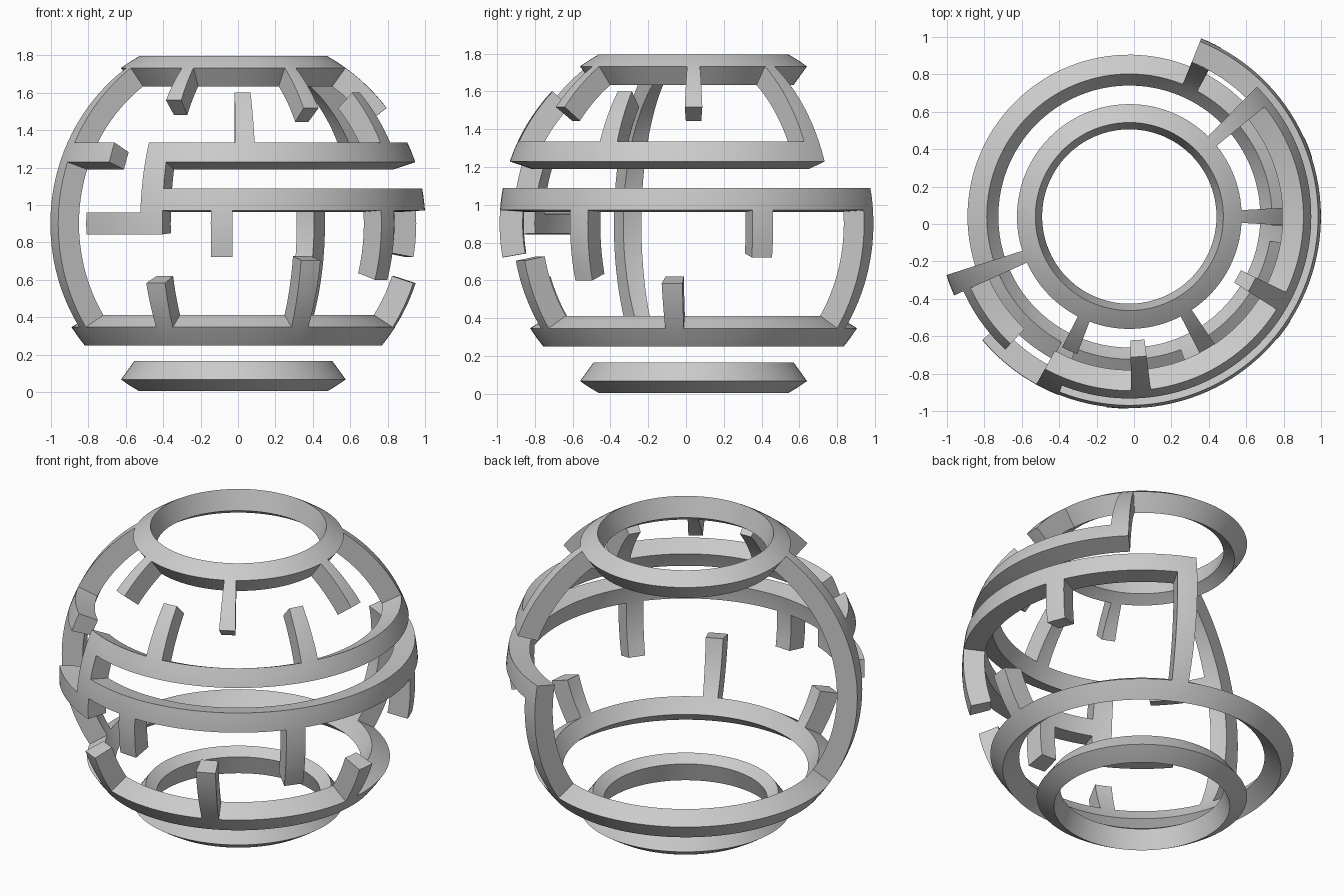
import bpy, bmesh
from math import radians, sin, cos, ceil

if "Cube" in bpy.data.objects:
    bpy.data.objects.remove(bpy.data.objects["Cube"])

CX, CY, CZ = -0.025, 0.04, 0.9      # sphere centre
R_OUT, R_IN = 1.027, 0.905          # shell radii
HW = 3.25                           # half width of a bar in degrees


def ring(e0, e1, a0=0, a1=360):
    """Bar running along a latitude: azimuth range, elevation range."""
    return (a0, a1, e0, e1)


def post(az, e0, e1):
    """Bar running along a meridian, centred on azimuth az."""
    return (az - HW, az + HW, e0, e1)


def refine(values, step):
    """Sort breakpoints and subdivide every gap to at most step."""
    vals = sorted(set(round(v, 4) for v in values))
    out = []
    for a, b in zip(vals, vals[1:]):
        n = max(1, ceil((b - a) / step))
        out += [a + (b - a) * i / n for i in range(n)]
    return out + [vals[-1]]


def build_shell(name, bars):
    az = refine([0, 360] + [v % 360 for b in bars for v in b[:2]], 3)
    el = refine([v for b in bars for v in b[2:]], 3.5)
    na, ne = len(az) - 1, len(el) - 1

    def filled(i, j):
        if not 0 <= j < ne:
            return False
        i %= na
        a, e = (az[i] + az[i + 1]) / 2, (el[j] + el[j + 1]) / 2
        return any((a - a0) % 360 < a1 - a0 and e0 < e < e1 for a0, a1, e0, e1 in bars)

    bm = bmesh.new()
    cache = {}

    def vert(i, j, outer):
        key = (i % na, j, outer)
        if key not in cache:
            a, e, r = radians(az[i % na]), el[j], R_OUT if outer else R_IN
            if not outer:
                e = max(-59, min(59, e))    # polar rings are a little thinner inside
            e = radians(e)
            cache[key] = bm.verts.new((CX + r * cos(e) * cos(a),
                                       CY + r * cos(e) * sin(a), CZ + r * sin(e)))
        return cache[key]

    def face(*corners):
        bm.faces.new([vert(*c) for c in corners])

    for i in range(na):
        for j in range(ne):
            if not filled(i, j):
                continue
            k, m = i + 1, j + 1
            face((i, j, 1), (k, j, 1), (k, m, 1), (i, m, 1))
            face((i, m, 0), (k, m, 0), (k, j, 0), (i, j, 0))
            for (di, dj), p, q in (((0, -1), (i, j), (k, j)), ((1, 0), (k, j), (k, m)),
                                   ((0, 1), (k, m), (i, m)), ((-1, 0), (i, m), (i, j))):
                if not filled(i + di, j + dj):
                    face((*p, 0), (*q, 0), (*q, 1), (*p, 1))
    mesh = bpy.data.meshes.new(name)
    bm.to_mesh(mesh)
    bm.free()
    obj = bpy.data.objects.new(name, mesh)
    bpy.context.collection.objects.link(obj)
    bpy.ops.object.select_all(action='DESELECT')
    obj.select_set(True)
    bpy.context.view_layer.objects.active = obj
    bpy.ops.object.shade_smooth_by_angle(angle=radians(30))


# loose ring under the sphere
build_shell("base_ring", [ring(-60.7, -54.2)])

build_shell("maze_shell", [
    # full rings
    ring(54.2, 60.7), ring(-39.3, -32.6),
    # partial latitude bars: upper, equator, left stubs
    ring(18.7, 25, -119, 45.5), ring(4, 10.6, -119, 68),
    ring(-3.2, 3.3, 220, 248), ring(18.7, 25, 201, 227),
    # long connecting posts
    post(201, -36, 57), post(42.25, 20, 57), post(64.75, -36, 10.6),
    (241, 248.3, -3.2, 25),
    # stubs hanging from the top ring
    post(0, 37, 57), post(-59.5, 37, 57), post(246, 40, 57),
    # stubs on the upper bar
    post(-86.2, 20, 43), post(-29, 20, 43),
    # stubs below the equator bar
    post(-93.5, -10, 6), post(-36.3, -17, 6), post(21, -10, 6),
    # stubs on the lower ring
    post(244.8, -36, -18), post(-65.7, -36, -11), post(-6.7, -36, -18),
])
